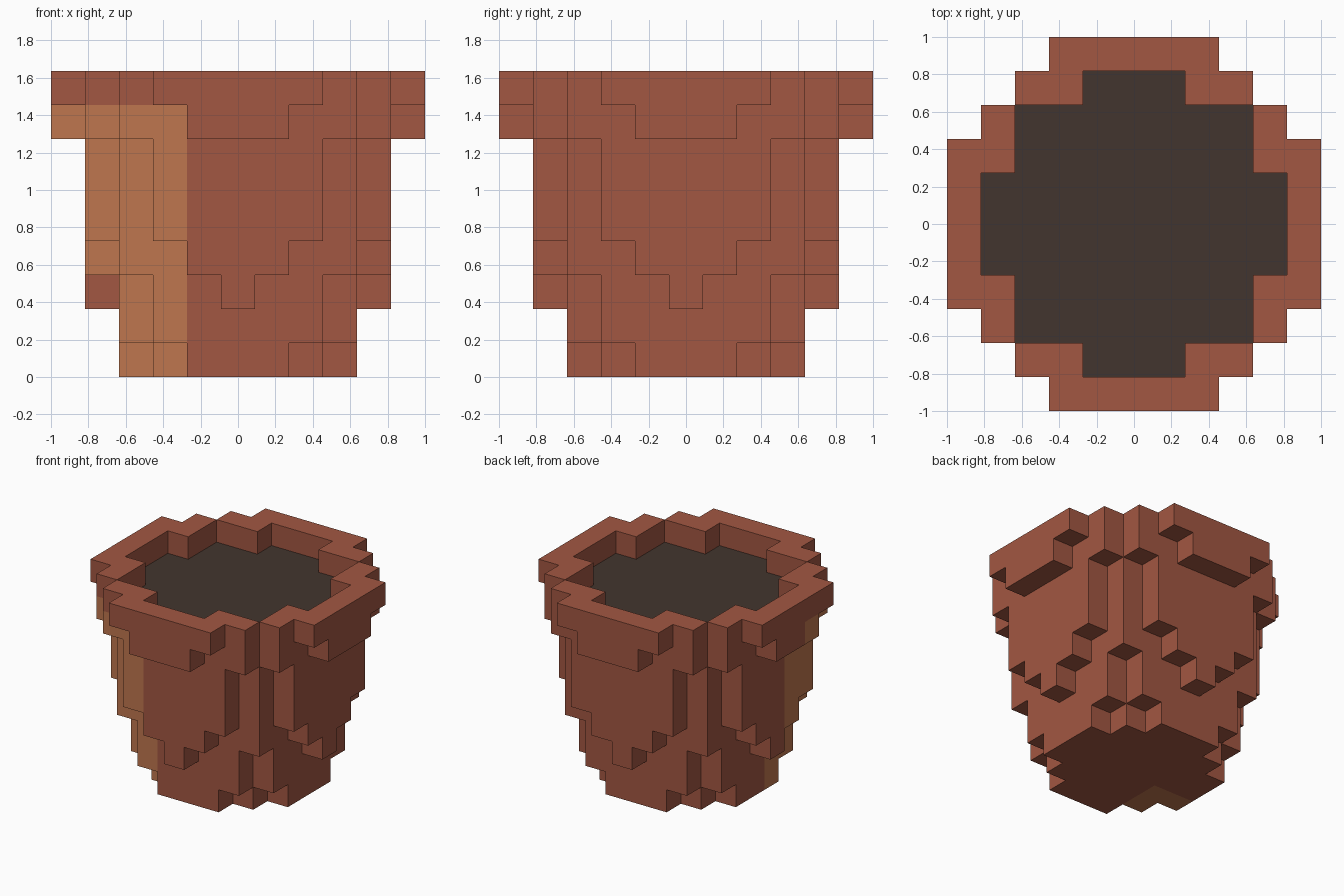
import bpy
import bmesh
from mathutils import Vector

cube = bpy.data.objects.get("Cube")
if cube:
    bpy.data.objects.remove(cube, do_unlink=True)

U = 2 / 11  # block size


def srgb(r, g, b):
    lin = [(c / 255 / 12.92) if c < 10 else ((c / 255 + 0.055) / 1.055) ** 2.4 for c in (r, g, b)]
    return (*lin, 1.0)


def material(name, color):
    m = bpy.data.materials.new(name)
    m.use_nodes = True
    m.diffuse_color = color
    bsdf = next(n for n in m.node_tree.nodes if n.type == "BSDF_PRINCIPLED")
    bsdf.inputs["Base Color"].default_value = color
    return m


terracotta = material("terracotta", srgb(162, 87, 66))
highlight = material("light_terracotta", srgb(191, 118, 78))
earth = material("dark_earth", srgb(66, 53, 46))

# Half-depth in blocks at each distance from the middle column, one row per layer
LAYERS = [
    [3, 3, 2, 1],
    [3, 3, 3, 2],
    [4, 3, 3, 2, 0],
    [4, 4, 3, 3, 1],
    [4, 4, 4, 3, 2],
    [4, 4, 4, 3, 2],
    [4, 4, 4, 3, 2],
    [5, 5, 4, 4, 3, 1],
    [5, 5, 5, 4, 3, 2],
]
OPENING = [4, 4, 3, 3, 1]


def cells(profile, z):
    n = len(profile) - 1
    return {(x, y, z) for x in range(-n, n + 1)
            for y in range(-profile[abs(x)], profile[abs(x)] + 1)}


layers = [cells(p, z) for z, p in enumerate(LAYERS)]
layers[8] -= cells(OPENING, 8)
soil_cells = cells(OPENING, 7)
solid = set().union(*layers)

DIRECTIONS = [Vector(s * c for c in a) for a in ((1, 0, 0), (0, 1, 0), (0, 0, 1)) for s in (1, -1)]


def block_part(name, part, mats, mat_rule=lambda c: 0):
    """Build the outward faces of a group of blocks as one welded mesh."""
    bm = bmesh.new()
    for c in sorted(part):
        centre = Vector((c[0], c[1], c[2] + 0.5))
        for d in DIRECTIONS:
            if tuple(int(a + b) for a, b in zip(c, d)) in solid:
                continue
            u = Vector((d.y, d.z, d.x))
            v = d.cross(u)
            corners = [(centre + (d + u * i + v * j) * 0.5) * U
                       for i, j in ((1, 1), (-1, 1), (-1, -1), (1, -1))]
            face = bm.faces.new([bm.verts.new(p) for p in corners])
            face.material_index = mat_rule(c)
    bmesh.ops.remove_doubles(bm, verts=bm.verts[:], dist=0.001)
    mesh = bpy.data.meshes.new(name)
    bm.to_mesh(mesh)
    bm.free()
    for m in mats:
        mesh.materials.append(m)
    ob = bpy.data.objects.new(name, mesh)
    bpy.context.collection.objects.link(ob)
    return ob


def clay_color(c):
    # Lighter patch on the front right corner, below the top lip
    return 1 if c[0] <= -2 and c[1] <= -1 and c[2] < 8 else 0


# Tapered body, overhanging rim and the soil inside it
clay = [terracotta, highlight]
block_part("pot_body", set().union(*layers[:7]), clay, clay_color)
block_part("pot_rim", (layers[7] | layers[8]) - soil_cells, clay, clay_color)
block_part("soil", soil_cells, [earth])
